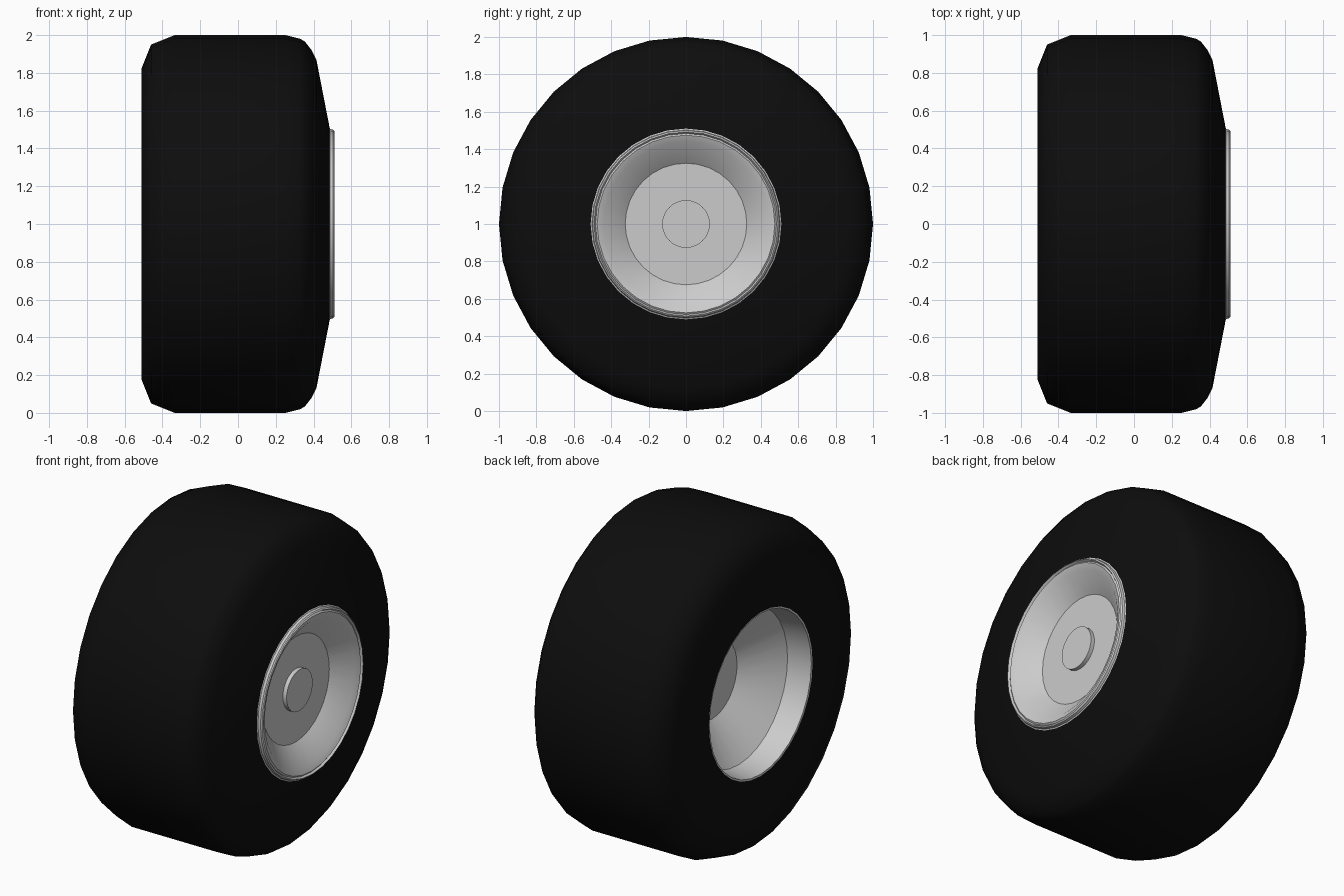
import bpy, bmesh, math

if "Cube" in bpy.data.objects:
    bpy.data.objects.remove(bpy.data.objects["Cube"])

SIDES = 32
CENTRE_Z = 1.0


def material(name, rgb):
    m = bpy.data.materials.new(name)
    m.diffuse_color = (*rgb, 1)
    m.use_nodes = True
    m.node_tree.nodes["Principled BSDF"].inputs["Base Color"].default_value = m.diffuse_color
    return m


def lathe(name, profile, mat, angle):
    """Spin an (x, radius) profile about the wheel axle."""
    bm = bmesh.new()
    rings = []
    for x, r in profile:
        if r == 0:
            rings.append([bm.verts.new((x, 0, CENTRE_Z))] * SIDES)
            continue
        ring = []
        for i in range(SIDES):
            a = 2 * math.pi * i / SIDES
            ring.append(bm.verts.new((x, r * math.sin(a), CENTRE_Z + r * math.cos(a))))
        rings.append(ring)
    for a, b in zip(rings, rings[1:]):
        for i in range(SIDES):
            j = (i + 1) % SIDES
            corners = list(dict.fromkeys((a[i], b[i], b[j], a[j])))
            # winding chosen so a profile running towards +x faces outward
            bm.faces.new(corners[::-1])
    mesh = bpy.data.meshes.new(name)
    bm.to_mesh(mesh)
    bm.free()
    mesh.materials.append(mat)
    ob = bpy.data.objects.new(name, mesh)
    bpy.context.collection.objects.link(ob)
    bpy.ops.object.select_all(action='DESELECT')
    ob.select_set(True)
    bpy.context.view_layer.objects.active = ob
    bpy.ops.object.shade_smooth_by_angle(angle=math.radians(angle))
    return ob


rubber = material("black_rubber", (0.004, 0.004, 0.004))
metal = material("light_grey_metal", (0.6, 0.6, 0.6))

# tyre: flat inner wall, bevelled shoulder, tread, rounded outer shoulder
lathe("tyre", [(-0.51, 0.505), (-0.51, 0.825), (-0.46, 0.95), (-0.335, 1.0),
               (0.25, 1.0), (0.33, 0.98), (0.355, 0.965), (0.39, 0.92),
               (0.415, 0.87), (0.485, 0.51)], rubber, 60)

# outer rim: rolled lip with a groove, then a dish
lathe("rim_front", [(0.483, 0.512), (0.488, 0.503), (0.503, 0.5), (0.51, 0.492),
                    (0.498, 0.484), (0.505, 0.475), (0.49, 0.44),
                    (0.395, 0.325), (0.395, 0)], metal, 30)

# hub cap standing on the dish
lathe("hub_cap", [(0.395, 0.127), (0.42, 0.127), (0.42, 0)], metal, 30)

# inner rim: short barrel, then a cone closing to a flat centre
back = lathe("rim_back", [(-0.51, 0.512), (-0.508, 0.495), (-0.36, 0.475),
                          (-0.18, 0.24), (-0.18, 0)], metal, 30)
back.data.flip_normals()

# make every surface face outward: the profile winding is checked on the tyre tread
tread = max(bpy.data.objects["tyre"].data.polygons, key=lambda p: p.area)
if (tread.center.z - CENTRE_Z) * tread.normal.z + tread.center.y * tread.normal.y < 0:
    for ob in bpy.data.objects:
        ob.data.flip_normals()
